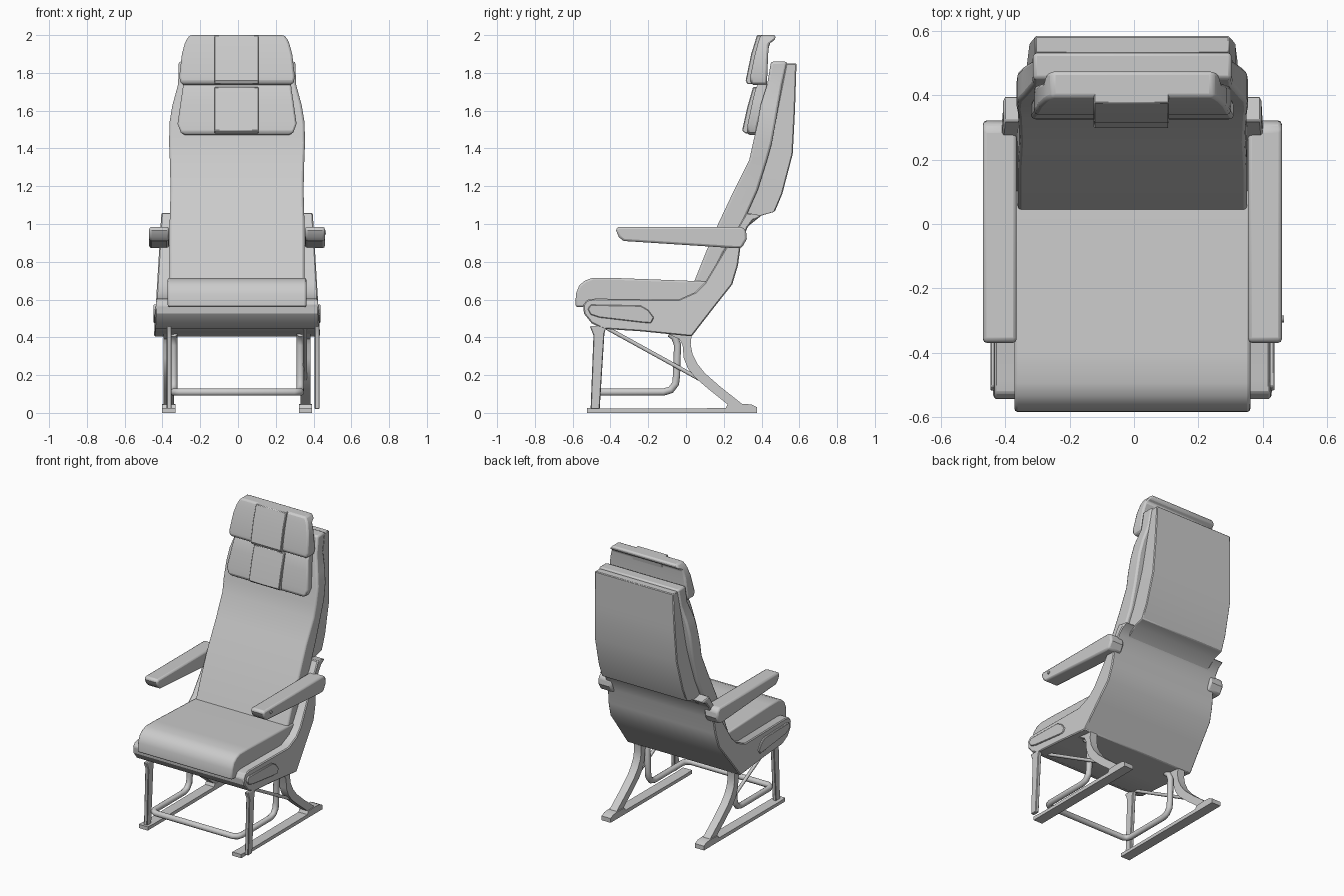
import bpy, bmesh, math
from mathutils import Vector

CX = -0.005  # the seat body sits slightly left of the origin


def finish(bm, name, bevel=0, seg=2):
    bmesh.ops.recalc_face_normals(bm, faces=bm.faces[:])
    me = bpy.data.meshes.new(name)
    bm.to_mesh(me)
    bm.free()
    ob = bpy.data.objects.new(name, me)
    bpy.context.collection.objects.link(ob)
    if bevel:
        m = ob.modifiers.new("bevel", 'BEVEL')
        m.width = bevel
        m.segments = seg
        m.limit_method = 'ANGLE'
        m.angle_limit = math.radians(40)
    bpy.ops.object.select_all(action='DESELECT')
    ob.select_set(True)
    bpy.context.view_layer.objects.active = ob
    bpy.ops.object.shade_smooth_by_angle(angle=math.radians(30))
    return ob


def slab(name, prof, x0, x1, bevel=0, seg=2, taper=0):
    """Side profile (y, z) extruded from x0 to x1; taper narrows it with height."""
    bm = bmesh.new()
    z0 = min(z for y, z in prof)
    a = [bm.verts.new((x0 + taper * (z - z0), y, z)) for y, z in prof]
    b = [bm.verts.new((x1 - taper * (z - z0), y, z)) for y, z in prof]
    bm.faces.new(a)
    bm.faces.new(b[::-1])
    n = len(prof)
    for i in range(n):
        j = (i + 1) % n
        bm.faces.new((a[i], b[i], b[j], a[j]))
    return finish(bm, name, bevel, seg)


def loft(name, rows, bevel=0, seg=2, cx=CX):
    """Stack of rectangles: z, front y, back y, half width."""
    bm = bmesh.new()
    rings = [[bm.verts.new((cx + x, y, z)) for x, y in
              ((-w, f), (w, f), (w, b), (-w, b))] for z, f, b, w in rows]
    bm.faces.new(rings[0])
    bm.faces.new(rings[-1])
    for r, s in zip(rings, rings[1:]):
        for i in range(4):
            j = (i + 1) % 4
            bm.faces.new((r[i], r[j], s[j], s[i]))
    return finish(bm, name, bevel, seg)


def tube(name, pts, r, sides=3):
    cu = bpy.data.curves.new(name, 'CURVE')
    cu.dimensions = '3D'
    cu.bevel_depth = r
    cu.bevel_resolution = sides
    cu.use_fill_caps = True
    sp = cu.splines.new('POLY')
    sp.points.add(len(pts) - 1)
    for p, co in zip(sp.points, pts):
        p.co = (*co, 1)
    ob = bpy.data.objects.new(name, cu)
    bpy.context.collection.objects.link(ob)
    return ob


# Lower body: pan, side panels and lower back in one shell
slab("lower_shell", [(-0.545, 0.57), (-0.525, 0.598), (-0.48, 0.605), (-0.04, 0.60),
                     (0.05, 0.64), (0.10, 0.69), (0.19, 0.84), (0.285, 1.0), (0.32, 1.06),
                     (0.40, 1.045), (0.355, 1.02), (0.325, 0.98), (0.29, 0.89), (0.275, 0.78),
                     (0.245, 0.68), (0.15, 0.56), (0.03, 0.405), (-0.24, 0.432),
                     (-0.44, 0.445), (-0.50, 0.475), (-0.54, 0.525)],
     CX - 0.44, CX + 0.44, 0.006, 1, taper=0.06)

# Seat cushion
slab("seat_cushion", [(-0.54, 0.56), (-0.585, 0.562), (-0.583, 0.63), (-0.565, 0.675),
                      (-0.535, 0.70), (-0.495, 0.715), (-0.40, 0.715), (0.13, 0.695),
                      (0.04, 0.60), (-0.2, 0.57)], CX - 0.367, CX + 0.367, 0.01)

# Back cushion
loft("back_cushion", [(0.66, 0.03, 0.12, 0.357), (0.70, 0.045, 0.13, 0.357),
                      (0.85, 0.105, 0.20, 0.357), (1.0, 0.17, 0.30, 0.357),
                      (1.18, 0.255, 0.38, 0.352), (1.34, 0.335, 0.43, 0.356),
                      (1.43, 0.355, 0.455, 0.36), (1.54, 0.38, 0.475, 0.357),
                      (1.63, 0.395, 0.49, 0.342), (1.74, 0.43, 0.51, 0.312),
                      (1.86, 0.45, 0.535, 0.309)], 0.012)

# Upper back shell
loft("upper_back_shell", [(0.985, 0.27, 0.325, 0.33), (1.045, 0.30, 0.40, 0.33),
                          (1.065, 0.31, 0.47, 0.33), (1.16, 0.355, 0.51, 0.327),
                          (1.37, 0.43, 0.565, 0.32), (1.60, 0.48, 0.577, 0.311),
                          (1.85, 0.53, 0.585, 0.303)], 0.005, 1)

# Headrest: upper and lower pads
loft("headrest_upper", [(1.735, 0.355, 0.43, 0.285), (1.75, 0.338, 0.43, 0.30),
                        (1.78, 0.34, 0.43, 0.306), (1.90, 0.365, 0.435, 0.292),
                        (1.955, 0.38, 0.44, 0.277), (1.975, 0.386, 0.472, 0.268),
                        (2.0, 0.395, 0.475, 0.25)], 0.012)
loft("headrest_lower", [(1.47, 0.335, 0.37, 0.275), (1.485, 0.322, 0.375, 0.298),
                        (1.53, 0.327, 0.38, 0.315), (1.65, 0.352, 0.41, 0.298),
                        (1.715, 0.368, 0.43, 0.288), (1.75, 0.385, 0.43, 0.285)], 0.012)

# Centre straps over the pads
loft("upper_strap", [(1.74, 0.325, 0.42, 0.1175), (1.76, 0.316, 0.42, 0.1175),
                     (1.90, 0.345, 0.43, 0.1175), (2.0, 0.376, 0.456, 0.1175)], 0.004, 1, -0.008)
loft("lower_strap", [(1.48, 0.315, 0.36, 0.1175), (1.495, 0.297, 0.37, 0.1175),
                     (1.62, 0.325, 0.40, 0.1175), (1.725, 0.355, 0.42, 0.1175)], 0.004, 1, -0.008)

for side, s in (("left", -1), ("right", 1)):
    def span(a, b):
        return sorted((CX + s * a, CX + s * b))

    # Armrest
    slab(side + "_armrest", [(-0.365, 0.985), (0.295, 0.985), (0.318, 0.965), (0.322, 0.92),
                             (0.295, 0.873), (0.26, 0.872), (-0.33, 0.91), (-0.355, 0.93),
                             (-0.37, 0.965)], *span(0.36, 0.465), 0.012)

    # Side pad on the lower body
    slab(side + "_side_pad", [(-0.52, 0.55), (-0.505, 0.573), (-0.24, 0.568), (-0.20, 0.545),
                              (-0.17, 0.505), (-0.185, 0.475), (-0.23, 0.478), (-0.46, 0.505),
                              (-0.505, 0.52)], *span(0.40, 0.442), 0.004, 1)

    # Floor rail with raised front and rear feet
    slab(side + "_rail", [(-0.525, 0.0), (0.375, 0.0), (0.375, 0.03), (0.345, 0.045),
                          (0.29, 0.048), (0.22, 0.045), (0.21, 0.025), (-0.455, 0.022),
                          (-0.525, 0.026)], *span(0.327, 0.397))

    # Curved rear leg
    slab(side + "_rear_leg", [(-0.10, 0.42), (0.03, 0.42), (0.025, 0.36), (0.035, 0.31),
                              (0.06, 0.26), (0.10, 0.21), (0.18, 0.14), (0.30, 0.045),
                              (0.22, 0.045), (0.12, 0.125), (0.05, 0.185), (0.01, 0.235),
                              (-0.012, 0.29), (-0.018, 0.36), (-0.035, 0.39)],
         *span(0.335, 0.39))

    # Front leg: the right one stands outboard of its rail
    x = -0.378 if s < 0 else 0.405
    slab(side + "_front_leg", [(-0.505, 0.02), (-0.457, 0.02), (-0.432, 0.42), (-0.42, 0.46),
                               (-0.51, 0.46), (-0.49, 0.41)], x, x + 0.027, 0.004, 1)

    # Diagonal brace
    x = CX + s * 0.36
    tube(side + "_brace", [(x, -0.42, 0.45), (x, 0.07, 0.18)], 0.011)

# Luggage guard: one bent tube round the front and both sides
half = [(-0.43, 0.11), (-0.12, 0.11), (-0.08, 0.122), (-0.055, 0.155), (-0.05, 0.20),
        (-0.045, 0.36), (-0.06, 0.40), (-0.085, 0.42)]
left = [(CX - 0.335, y, z) for y, z in half]
right = [(CX + 0.335, y, z) for y, z in half]
corner = [(CX - 0.325, -0.46, 0.11), (CX - 0.30, -0.475, 0.11),
          (CX + 0.30, -0.475, 0.11), (CX + 0.325, -0.46, 0.11)]
tube("luggage_guard", left[::-1] + corner + right, 0.02)

# Recline button on the right armrest
bm = bmesh.new()
bmesh.ops.create_cone(bm, cap_ends=True, segments=16, radius1=0.011, radius2=0.011, depth=0.02)
bmesh.ops.rotate(bm, verts=bm.verts[:], cent=(0, 0, 0),
                 matrix=Vector((0, 0, 1)).rotation_difference(Vector((1, 0, 0))).to_matrix())
bmesh.ops.translate(bm, verts=bm.verts[:], vec=(0.457, -0.295, 0.955))
finish(bm, "recline_button")
